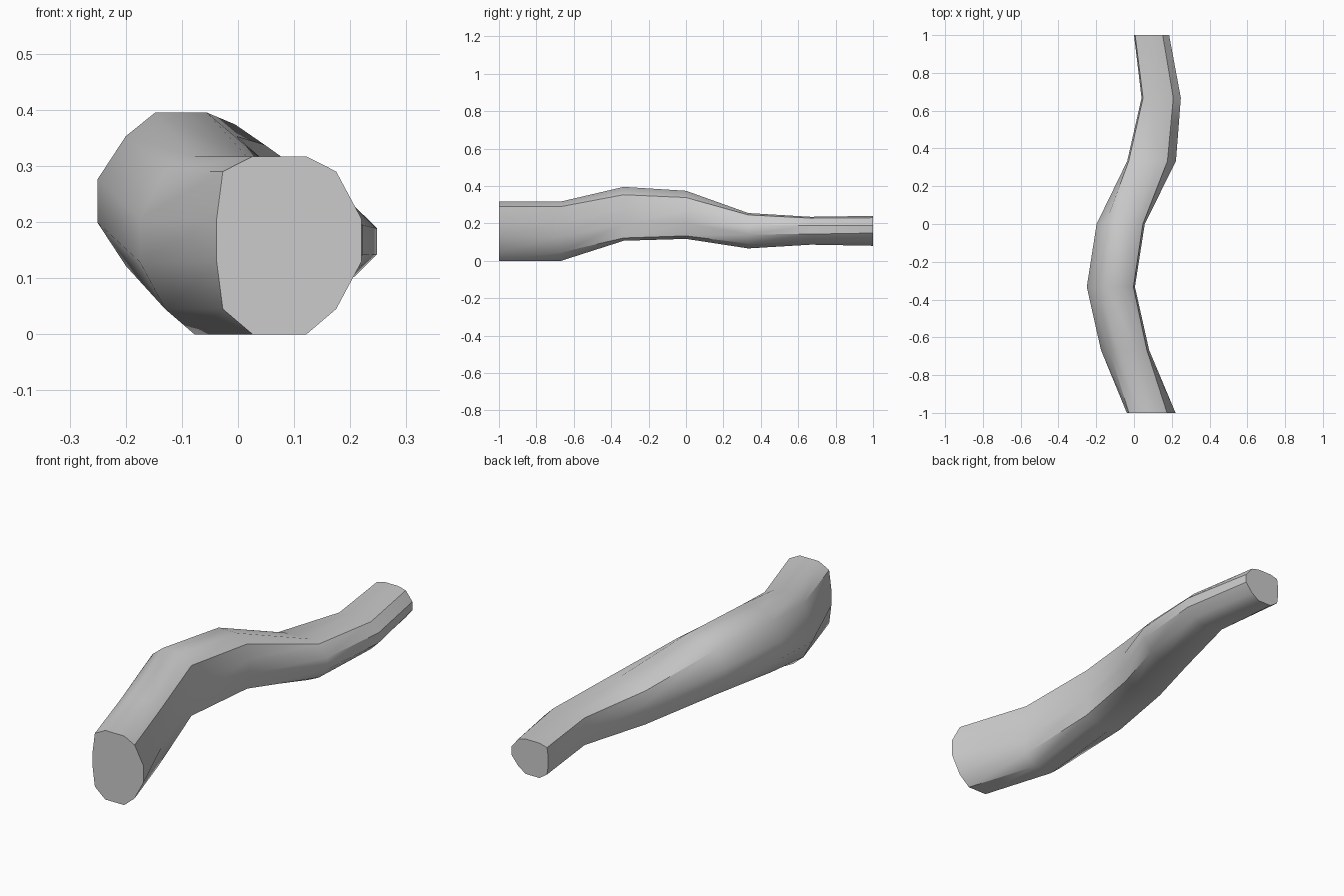
import bpy, bmesh, math

if "Cube" in bpy.data.objects:
    bpy.data.objects.remove(bpy.data.objects["Cube"])

# Stations along the limb: y, x range, z range, corner insets (left, right, bottom, top)
STATIONS = [
    (-1.000, -0.038, 0.220, 0.000, 0.317, 0.011, 0.045, 0.045, 0.027),
    (-0.667, -0.175, 0.080, 0.000, 0.317, 0.045, 0.012, 0.045, 0.027),
    (-0.333, -0.250, 0.005, 0.107, 0.395, 0.050, 0.008, 0.015, 0.042),
    (0.000, -0.198, 0.057, 0.117, 0.374, 0.047, 0.010, 0.016, 0.036),
    (0.333, -0.036, 0.222, 0.066, 0.255, 0.008, 0.045, 0.025, 0.010),
    (0.667, 0.040, 0.248, 0.086, 0.235, 0.008, 0.040, 0.017, 0.007),
    (1.000, 0.000, 0.186, 0.080, 0.240, 0.006, 0.034, 0.026, 0.010),
]


def section(y, x0, x1, z0, z1, l, r, b, t):
    """Twelve-sided lopsided cross-section."""
    fx, fz = 0.205 * (x1 - x0), 0.265 * (z1 - z0)
    pts = [
        (x0 + l + fx, z0), (x1 - r - fx, z0), (x1 - r, z0 + b),
        (x1, z0 + b + fz), (x1, z1 - t - fz), (x1 - r, z1 - t),
        (x1 - r - fx, z1), (x0 + l + fx, z1), (x0 + l, z1 - t),
        (x0, z1 - t - fz), (x0, z0 + b + fz), (x0 + l, z0 + b),
    ]
    return [(x, y, z) for x, z in pts]


# Tapered, bent branch: loft through the sections and cap both ends
bm = bmesh.new()
rings = [[bm.verts.new(p) for p in section(*s)] for s in STATIONS]
for a, b in zip(rings, rings[1:]):
    for i in range(12):
        j = (i + 1) % 12
        bm.faces.new((a[i], a[j], b[j], b[i]))
bm.faces.new(rings[0])
bm.faces.new(rings[-1])
bmesh.ops.recalc_face_normals(bm, faces=bm.faces)

mesh = bpy.data.meshes.new("branch")
bm.to_mesh(mesh)
bm.free()
branch = bpy.data.objects.new("branch", mesh)
bpy.context.collection.objects.link(branch)
bpy.context.view_layer.objects.active = branch
branch.select_set(True)
bpy.ops.object.shade_smooth_by_angle(angle=math.radians(35))
